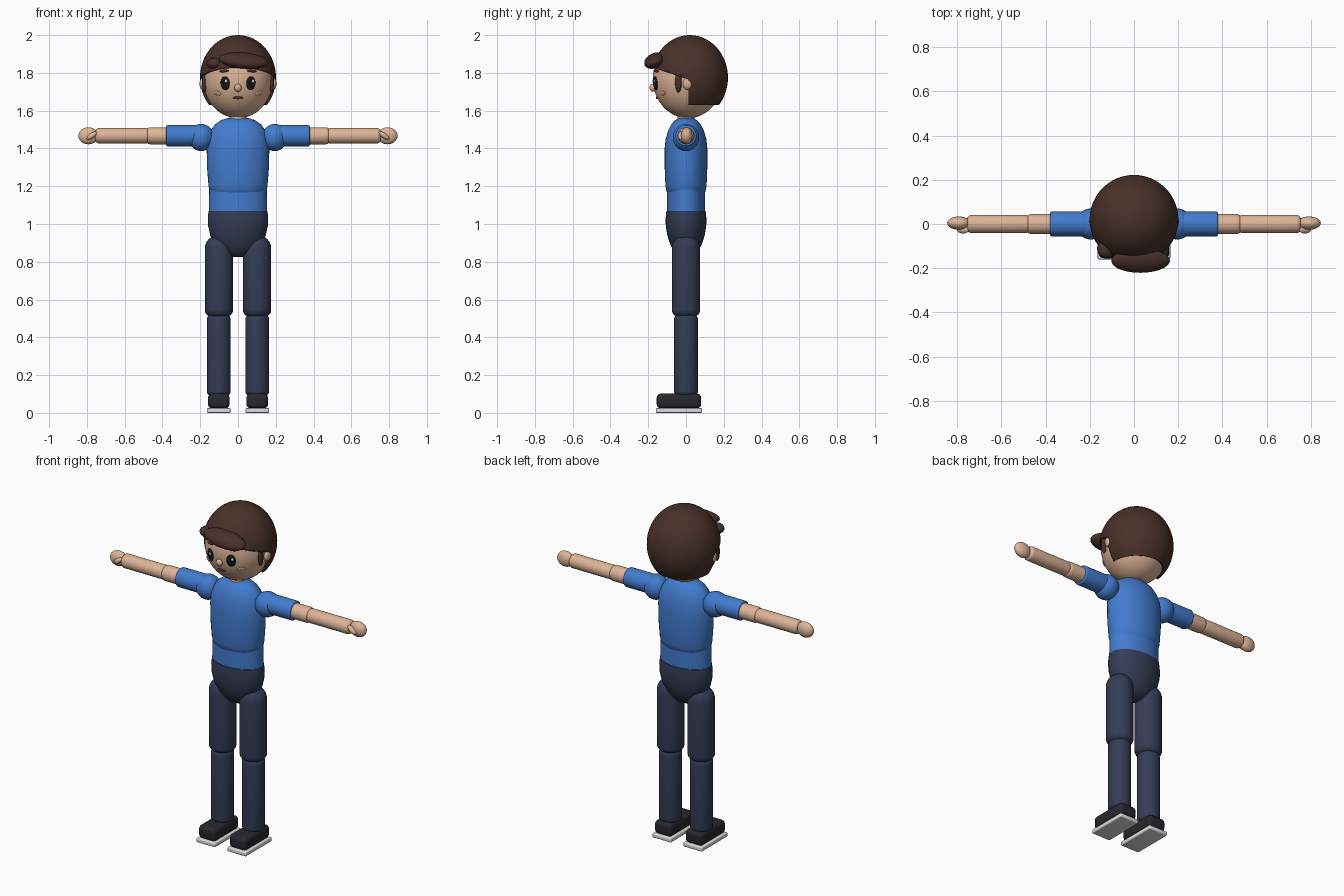
import bpy, bmesh, math
from mathutils import Vector, Matrix

if "Cube" in bpy.data.objects:
    bpy.data.objects.remove(bpy.data.objects["Cube"])


def material(name, r, g, b):
    m = bpy.data.materials.new(name)
    m.use_nodes = True
    m.diffuse_color = (r, g, b, 1)
    m.node_tree.nodes["Principled BSDF"].inputs["Base Color"].default_value = (r, g, b, 1)
    return m


skin = material("skin", .73, .46, .31)
blush = material("blush", .70, .36, .25)
brown = material("brown hair", .066, .030, .022)
blue = material("blue shirt", .055, .20, .62)
navy = material("navy trousers", .035, .045, .09)
dark = material("dark shoe", .02, .02, .026)
pale = material("pale sole", .72, .72, .71)
black = material("eye black", .008, .008, .01)
white = material("eye white", .9, .9, .9)
lip = material("lip", .12, .03, .025)


def finish(name, bm, mat):
    bmesh.ops.recalc_face_normals(bm, faces=bm.faces)
    mesh = bpy.data.meshes.new(name)
    bm.to_mesh(mesh)
    bm.free()
    ob = bpy.data.objects.new(name, mesh)
    bpy.context.collection.objects.link(ob)
    mesh.materials.append(mat)
    bpy.ops.object.select_all(action='DESELECT')
    ob.select_set(True)
    bpy.context.view_layer.objects.active = ob
    bpy.ops.object.shade_smooth_by_angle(angle=math.radians(40))
    return ob


def ellipsoid(name, loc, radii, mat, rot=Matrix(), seg=32):
    bm = bmesh.new()
    bmesh.ops.create_uvsphere(bm, u_segments=seg, v_segments=seg // 2, radius=1)
    bm.transform(Matrix.Translation(loc) @ rot.to_4x4() @ Matrix.Diagonal((*radii, 1)))
    return finish(name, bm, mat)


def loft(name, sections, mat, place=Matrix(), seg=40):
    """Skin a stack of elliptical sections (half width, half depth, height)."""
    bm = bmesh.new()
    rings = [[bm.verts.new((a * math.cos(math.tau * i / seg), b * math.sin(math.tau * i / seg), h))
              for i in range(seg)] for a, b, h in sections]
    for lo, hi in zip(rings, rings[1:]):
        for i in range(seg):
            j = (i + 1) % seg
            bm.faces.new((lo[i], lo[j], hi[j], hi[i]))
    bm.faces.new(rings[0])
    bm.faces.new(rings[-1])
    bm.transform(place)
    return finish(name, bm, mat)


def limb(name, length, r, cap_lo, cap_hi, mat, place):
    """Cylinder along z with rounded ends of the given heights."""
    steps = [math.pi / 2 * k / 6 for k in range(7)]

    def ring(t, h):
        s = r - min(r * .95, h) * (1 - math.sin(t))
        return s, h * (1 - math.cos(t))
    lower = [(ring(t, cap_lo)[0], cap_lo * math.cos(t)) for t in steps]
    upper = [(ring(t, cap_hi)[0], cap_hi * math.cos(t)) for t in steps]
    rows = [(s, s, cap_lo - d) for s, d in lower]
    rows += [(s, s, length - cap_hi + d) for s, d in reversed(upper)]
    return loft(name, rows, mat, place, 32)


def block(name, lo, hi, bevel, mat):
    lo, hi = Vector(lo), Vector(hi)
    bm = bmesh.new()
    bmesh.ops.create_cube(bm, size=1)
    bm.transform(Matrix.Translation((lo + hi) / 2) @ Matrix.Diagonal((*(hi - lo), 1)))
    bmesh.ops.bevel(bm, geom=bm.edges[:], offset=bevel, segments=4, profile=.5, affect='EDGES')
    return finish(name, bm, mat)


# Torso, shirt hem, pelvis and neck
loft("shirt_torso", [(.135, .09, 1.155), (.149, .102, 1.17), (.156, .109, 1.2), (.164, .113, 1.3),
                     (.166, .113, 1.4), (.16, .108, 1.45), (.145, .094, 1.495), (.122, .078, 1.527),
                     (.09, .058, 1.55), (.05, .034, 1.562)], blue)
loft("shirt_hem", [(.154, .1, 1.068), (.152, .1, 1.2)], blue)
loft("pelvis", [(.025, .02, .825), (.055, .04, .833), (.09, .062, .855), (.122, .083, .89),
                (.147, .099, .94), (.158, .107, .99), (.16, .108, 1.03), (.156, .104, 1.07)], navy)
loft("neck", [(.045, .045, 1.5), (.045, .045, 1.62)], skin)

# Head
head_c, head_r = Vector((0, .01, 1.77)), Vector((.186, .186, .21))
ellipsoid("head", head_c, head_r, skin, seg=48)


def on_face(name, x, z, radii, mat, lift=0, tilt=0):
    """Ellipsoid lying on the front of the head."""
    dx, dz = x / head_r.x, (z - head_c.z) / head_r.z
    p = Vector((x, head_c.y - head_r.y * math.sqrt(1 - dx * dx - dz * dz), z))
    d = p - head_c
    n = Vector([d[i] / head_r[i] ** 2 for i in range(3)]).normalized()
    rot = n.to_track_quat('-Y', 'Z').to_matrix() @ Matrix.Rotation(tilt, 3, 'Y')
    ellipsoid(name, p + n * lift, radii, mat, rot, 24)


# Hair shell, trimmed to the hairline
bm = bmesh.new()
bmesh.ops.create_uvsphere(bm, u_segments=48, v_segments=32, radius=1)
bm.transform(Matrix.Translation((0, .02, 1.775)) @ Matrix.Diagonal((.201, .202, .225, 1)))
hairline = Vector((0, .33, 1)).normalized()
corner = Vector((0, .012, 1.766))
for point, normal, clear in (((0, 0, 1.63), (0, 0, 1), True), (corner, (0, 1, 0), False),
                             (corner, hairline, False)):
    bmesh.ops.bisect_plane(bm, geom=bm.verts[:] + bm.edges[:] + bm.faces[:], dist=1e-5,
                           plane_co=point, plane_no=normal, clear_inner=clear)
face_side = [f for f in bm.faces if f.calc_center_median().y < corner.y
             and (f.calc_center_median() - corner).dot(hairline) < 0]
bmesh.ops.delete(bm, geom=face_side, context='FACES')
hair = finish("hair_cap", bm, brown)
shell = hair.modifiers.new("thickness", 'SOLIDIFY')
shell.thickness, shell.offset = .025, -1

# Fringe locks
sweep = Matrix.Rotation(math.radians(5), 3, 'Y') @ Matrix.Rotation(math.radians(25), 3, 'X')
ellipsoid("fringe", (.03, -.166, 1.865), (.133, .058, .038), brown, sweep)
ellipsoid("side_lock", (-.125, -.112, 1.85), (.042, .04, .03), brown)

# Nose and mouth
on_face("nose", 0, 1.722, (.019, .016, .021), skin, .006)
on_face("mouth", 0, 1.668, (.027, .006, .008), lip)

# Paired parts
for side, s in (("left", 1), ("right", -1)):
    # Face
    on_face(side + "_eye", s * .068, 1.745, (.026, .009, .037), black)
    on_face(side + "_eye_glint", s * .068 + .008, 1.757, (.007, .004, .009), white, .008)
    on_face(side + "_brow", s * .073, 1.81, (.027, .008, .007), brown, 0, s * .08)
    on_face(side + "_cheek", s * .11, 1.692, (.024, .005, .012), blush, 0, -s * .2)
    ellipsoid(side + "_ear", (s * .186, .008, 1.742), (.018, .025, .031), skin)
    ellipsoid(side + "_sideburn", (s * .178, -.04, 1.752), (.013, .018, .056), brown)

    # Arm
    def along(x, z=1.467):
        return Matrix.Translation((s * x, 0, z)) @ Matrix.Rotation(s * math.pi / 2, 4, 'Y')
    ellipsoid(side + "_shoulder", (s * .195, 0, 1.458), (.068, .07, .072), blue)
    limb(side + "_sleeve", .2, .056, .02, .008, blue, along(.18))
    limb(side + "_upper_arm", .17, .045, .02, .02, skin, along(.315))
    limb(side + "_forearm", .285, .041, .02, .02, skin, along(.47))
    ellipsoid(side + "_hand", (s * .792, .004, 1.467), (.053, .03, .045), skin)
    thumb = Matrix.Rotation(s * math.radians(35), 3, 'Y')
    ellipsoid(side + "_thumb", (s * .773, -.025, 1.468), (.033, .018, .014), skin, thumb)

    # Leg and shoe
    limb(side + "_thigh", .43, .075, .035, .07, navy, Matrix.Translation((s * .101, 0, .51)))
    limb(side + "_shin", .435, .063, .025, .03, navy, Matrix.Translation((s * .102, 0, .09)))
    block(side + "_shoe", (s * .102 - .057, -.155, .024), (s * .102 + .057, .08, .102), .022, dark)
    block(side + "_sole", (s * .102 - .062, -.16, 0), (s * .102 + .062, .085, .025), .006, pale)
